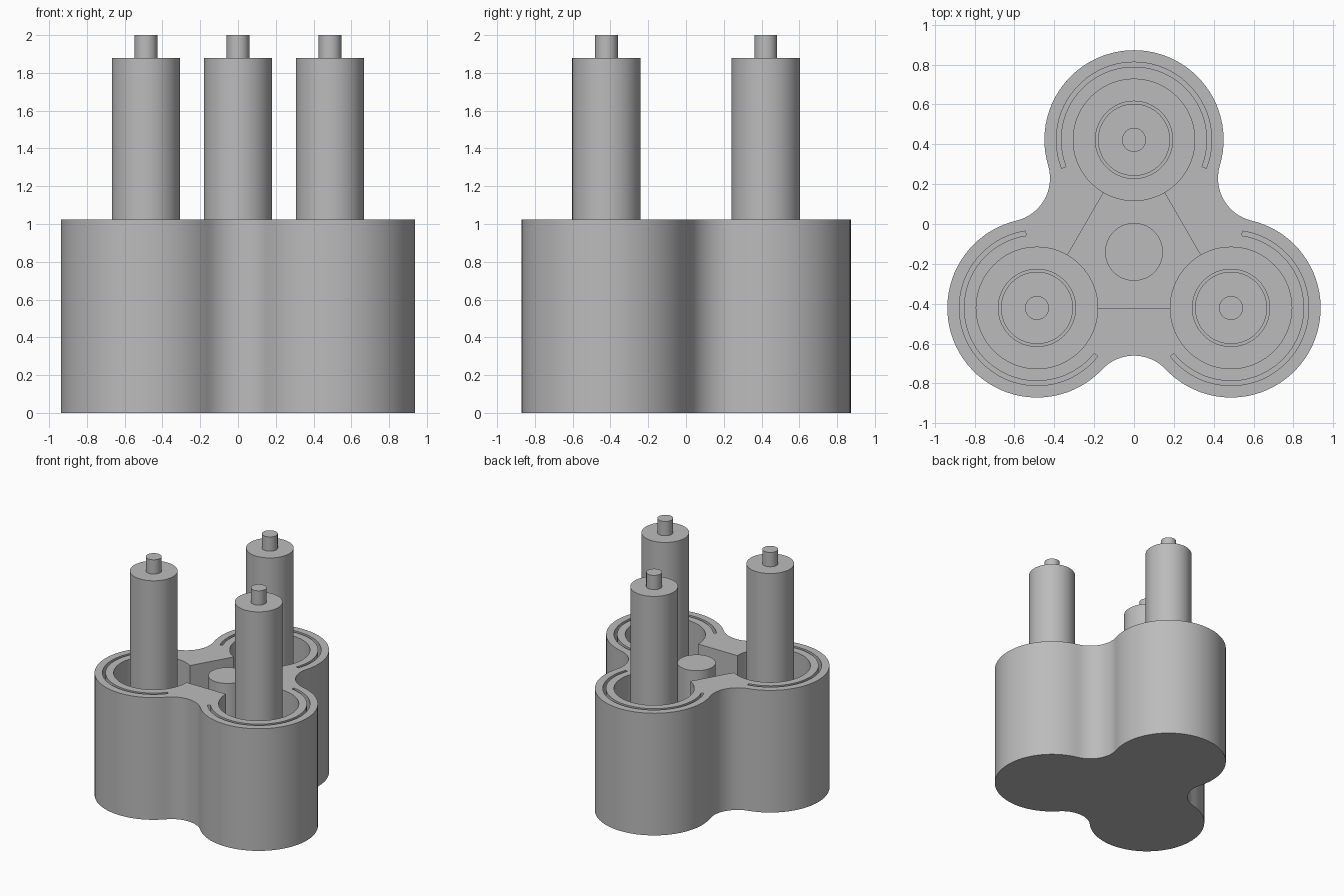
import bpy, bmesh, math
from math import cos, sin, pi, radians

if "Cube" in bpy.data.objects:
    bpy.data.objects.remove(bpy.data.objects["Cube"])

MID_Y = -0.14          # centre of the three-lobed layout
REACH = 0.5625         # layout centre to lobe centre
LOBE_R, POCKET_R, SOCKET_R, ROD_R = 0.45, 0.305, 0.194, 0.181
RIM_Z = 1.025
ANGLES = [radians(a) for a in (90, 210, 330)]
CENTRES = [(REACH * cos(a), MID_Y + REACH * sin(a)) for a in ANGLES]

grey = bpy.data.materials.new("mid grey")
grey.diffuse_color = (0.5, 0.5, 0.5, 1)
grey.use_nodes = True
grey.node_tree.nodes["Principled BSDF"].inputs["Base Color"].default_value = grey.diffuse_color


def arc(cx, cy, r, a0, a1, n):
    return [(cx + r * cos(a0 + (a1 - a0) * i / n),
             cy + r * sin(a0 + (a1 - a0) * i / n)) for i in range(n + 1)]


def circle(cx, cy, r, n=72):
    return arc(cx, cy, r, 0, 2 * pi, n)[:-1]


def prism(name, outline, z0, z1):
    """Closed solid from a counter-clockwise outline."""
    bm = bmesh.new()
    face = bm.faces.new([bm.verts.new((x, y, z0)) for x, y in outline])
    top = bmesh.ops.extrude_face_region(bm, geom=[face])["geom"]
    bmesh.ops.translate(bm, vec=(0, 0, z1 - z0),
                        verts=[v for v in top if isinstance(v, bmesh.types.BMVert)])
    bmesh.ops.recalc_face_normals(bm, faces=bm.faces)
    mesh = bpy.data.meshes.new(name)
    bm.to_mesh(mesh)
    bm.free()
    mesh.materials.append(grey)
    ob = bpy.data.objects.new(name, mesh)
    bpy.context.collection.objects.link(ob)
    return ob


def cut(target, outline, floor):
    """Sink a pocket from the rim down to the floor height."""
    cutter = prism("cutter", outline, floor, RIM_Z + 0.2)
    mod = target.modifiers.new("pocket", 'BOOLEAN')
    mod.operation, mod.solver, mod.object = 'DIFFERENCE', 'EXACT', cutter
    deps = bpy.context.evaluated_depsgraph_get()
    mesh = bpy.data.meshes.new_from_object(target.evaluated_get(deps))
    target.modifiers.clear()
    target.data = mesh
    bpy.data.objects.remove(cutter)


def smooth(ob):
    bpy.ops.object.select_all(action='DESELECT')
    ob.select_set(True)
    bpy.context.view_layer.objects.active = ob
    bpy.ops.object.shade_smooth_by_angle(angle=radians(30))


# Housing outline: three lobes joined by concave fillets
FILLET_D = 0.74
dx, dy = FILLET_D * cos(pi / 3) - REACH, FILLET_D * sin(pi / 3)
phi = math.atan2(dy, dx)
fillet_r = math.hypot(dx, dy) - LOBE_R
outline = []
for a, (cx, cy) in zip(ANGLES, CENTRES):
    outline += arc(cx, cy, LOBE_R, a - phi, a + phi, 48)[:-1]
    m = a + pi / 3
    outline += arc(FILLET_D * cos(m), MID_Y + FILLET_D * sin(m), fillet_r,
                   a + phi + pi, a + 2 * pi / 3 - phi + pi, 16)[:-1]
housing = prism("housing", outline, 0, RIM_Z)

# Triangular middle pocket, round pockets, rod sockets and arc grooves
cut(housing, CENTRES, 0.2)
half = radians(111.5)
for a, (cx, cy) in zip(ANGLES, CENTRES):
    cut(housing, circle(cx, cy, POCKET_R), 0.15)
    cut(housing, circle(cx, cy, SOCKET_R), 0.07)
    groove = (arc(cx, cy, 0.39, a - half, a + half, 48)
              + arc(cx, cy, 0.367, a + half, a - half, 48))
    cut(housing, groove, 0.75)
smooth(housing)

# Central post, flush with the rim
smooth(prism("central_post", circle(0, MID_Y, 0.145), 0.19, RIM_Z))

# Tall rods with a thin pin on top
for i, (cx, cy) in enumerate(CENTRES):
    smooth(prism(f"rod_{i + 1}", circle(cx, cy, ROD_R), 0.07, 1.88))
    smooth(prism(f"pin_{i + 1}", circle(cx, cy, 0.06, 40), 1.88, 2.0))
